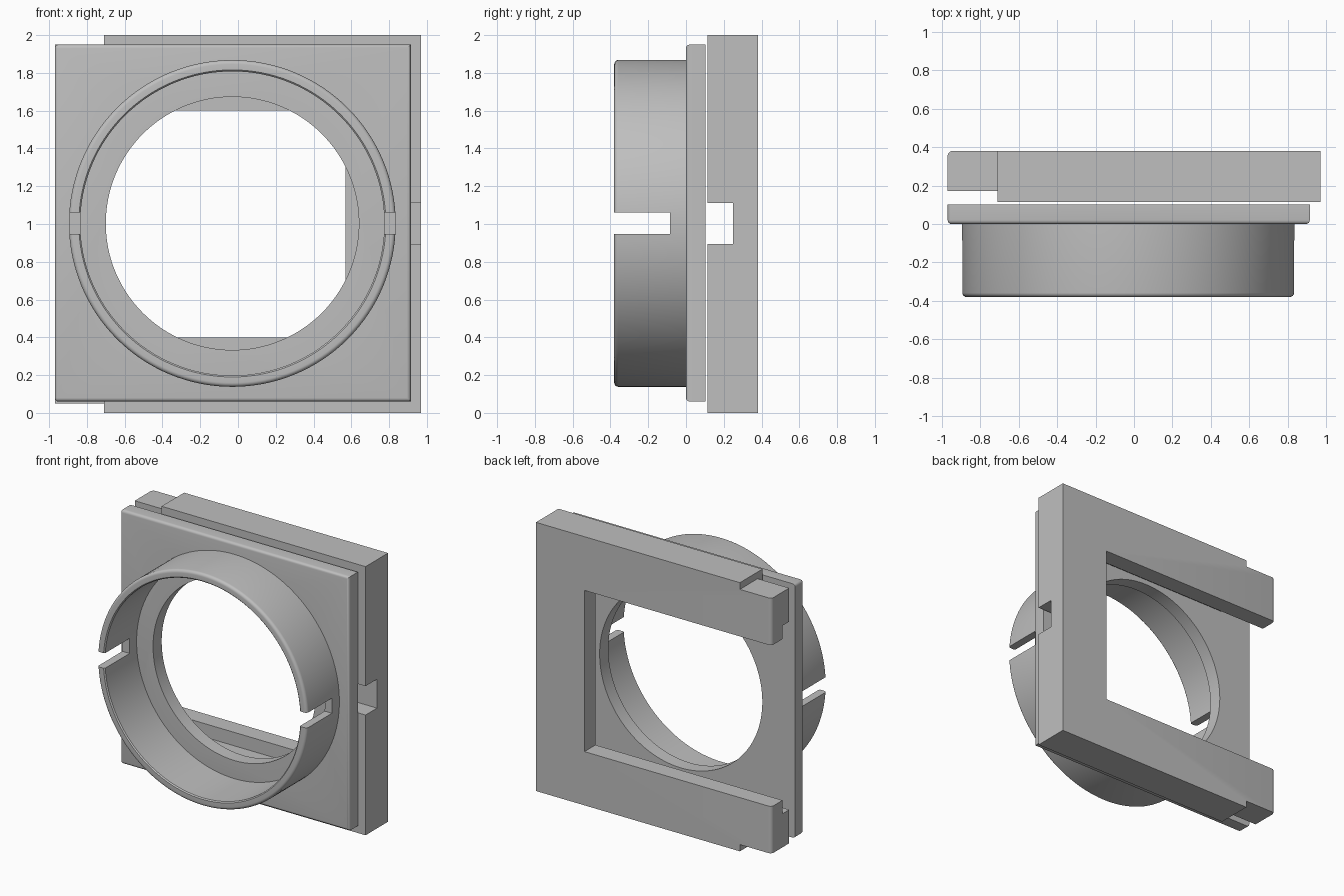
import bpy, bmesh, math
from mathutils import Matrix, Vector

cube = bpy.data.objects.get("Cube")
if cube:
    bpy.data.objects.remove(cube, do_unlink=True)

grey = bpy.data.materials.new("light grey")
grey.use_nodes = True
colour = (0.52, 0.52, 0.52, 1)
grey.diffuse_color = colour
grey.node_tree.nodes["Principled BSDF"].inputs["Base Color"].default_value = colour

CENTRE = Vector((-0.03, 0, 1.003))


def make(name, bm):
    bmesh.ops.recalc_face_normals(bm, faces=bm.faces)
    mesh = bpy.data.meshes.new(name)
    bm.to_mesh(mesh)
    bm.free()
    mesh.materials.append(grey)
    obj = bpy.data.objects.new(name, mesh)
    bpy.context.collection.objects.link(obj)
    return obj


def box(name, x, y, z, rounded=None, radius=0.02):
    """Box from axis ranges; edges whose midpoint passes 'rounded' get a fillet."""
    bm = bmesh.new()
    size = [b - a for a, b in (x, y, z)]
    mid = [(a + b) / 2 for a, b in (x, y, z)]
    bmesh.ops.create_cube(bm, size=1, matrix=Matrix.Translation(mid) @ Matrix.Diagonal((*size, 1)))
    if rounded:
        edges = [e for e in bm.edges if rounded((e.verts[0].co + e.verts[1].co) / 2)]
        bmesh.ops.bevel(bm, geom=edges, offset=radius, segments=4, profile=0.5, affect='EDGES')
    return make(name, bm)


def cut(obj, cutters):
    """Subtract the cutters, bake the result and remove them."""
    for c in cutters:
        c.hide_render = True
        mod = obj.modifiers.new("cut", 'BOOLEAN')
        mod.operation, mod.solver, mod.object = 'DIFFERENCE', 'EXACT', c
    deps = bpy.context.evaluated_depsgraph_get()
    mesh = bpy.data.meshes.new_from_object(obj.evaluated_get(deps))
    obj.modifiers.clear()
    obj.data = mesh
    for c in cutters:
        bpy.data.objects.remove(c, do_unlink=True)


def smooth(obj):
    bpy.ops.object.select_all(action='DESELECT')
    obj.select_set(True)
    bpy.context.view_layer.objects.active = obj
    bpy.ops.object.shade_smooth_by_angle(angle=math.radians(30))


# Front plate with rounded front edges and a round opening
plate = box("front_plate", (-0.97, 0.915), (0, 0.102), (0.06, 1.95),
            rounded=lambda m: m.y < 0.01 or (m.x < -0.9 and 0.04 < m.y < 0.06))
bm = bmesh.new()
bmesh.ops.create_cone(bm, cap_ends=True, segments=128, radius1=0.67, radius2=0.67, depth=1,
                      matrix=Matrix.Translation(CENTRE) @ Matrix.Rotation(math.pi / 2, 4, 'X'))
cut(plate, [make("round_cutter", bm)])
smooth(plate)

# Tube collar: turned wall with a rounded rim, slotted on both sides
OUT, INN, RIM, FILLET, STEPS = 0.865, 0.805, -0.38, 0.022, 128
profile = [(INN, 0), (INN, RIM + 0.008), (INN + 0.008, RIM)]
for i in range(6):
    a = math.pi / 2 * i / 5
    profile.append((OUT - FILLET + FILLET * math.sin(a), RIM + FILLET - FILLET * math.cos(a)))
profile.append((OUT, 0))
bm = bmesh.new()
rings = []
for s in range(STEPS):
    t = 2 * math.pi * s / STEPS
    rings.append([bm.verts.new(CENTRE + Vector((r * math.cos(t), y, r * math.sin(t))))
                  for r, y in profile])
for s in range(STEPS):
    a, b = rings[s], rings[(s + 1) % STEPS]
    for i in range(len(profile)):
        j = (i + 1) % len(profile)
        bm.faces.new((a[i], a[j], b[j], b[i]))
collar = make("tube_collar", bm)
cut(collar, [box("slot_cutter", (-1.2, 1.2), (-0.5, -0.085), (0.948, 1.06))])
smooth(collar)

# Rear C-shaped frame: open on one side, recessed pocket, stepped arm tips
frame = box("rear_frame", (-0.97, 0.97), (0.115, 0.38), (0, 2),
            rounded=lambda m: m.x < -0.9 and m.y > 0.37 and 0.5 < m.z < 1.5, radius=0.025)
cut(frame, [
    box("opening_cutter", (-1.2, 0.57), (-0.1, 0.6), (0.4, 1.6)),
    box("pocket_cutter", (-1.3, 0.67), (-0.2, 0.25), (0.3, 1.7)),
    box("side_notch_cutter", (0.5, 1.2), (-0.3, 0.25), (0.895, 1.11)),
    box("tip_top_cutter", (-1.4, -0.71), (-0.4, 0.7), (1.95, 2.2)),
    box("tip_bottom_cutter", (-1.4, -0.71), (-0.4, 0.7), (-0.2, 0.05)),
    box("tip_front_cutter", (-1.5, -0.71), (-0.5, 0.171), (-0.3, 2.3)),
])
smooth(frame)
